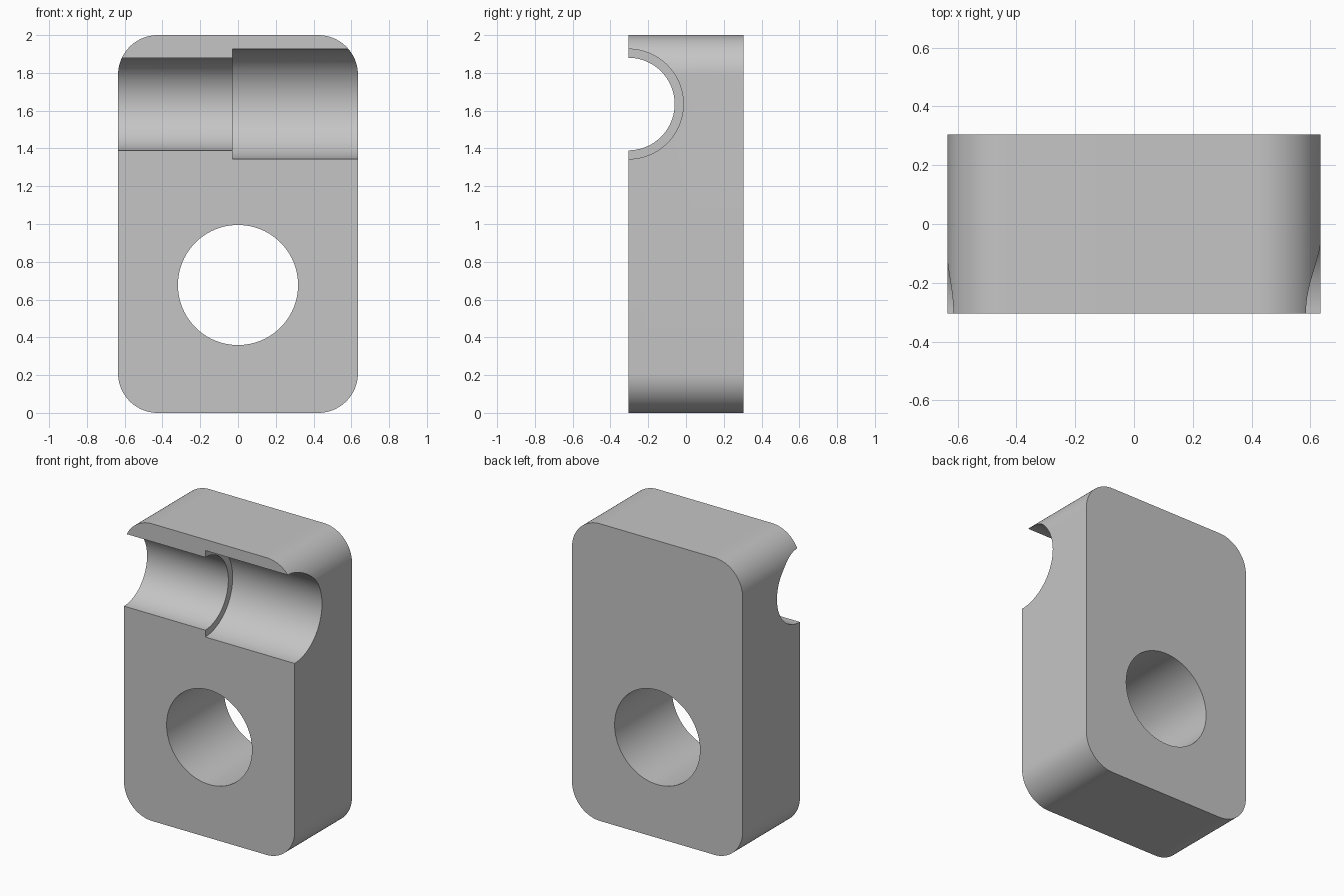
import bpy
import bmesh
import math
from mathutils import Matrix

WIDTH, DEPTH, HEIGHT = 1.27, 0.61, 2.0
CORNER = 0.21
FRONT = -DEPTH / 2
GROOVE_Z = 1.635
STEP_X = -0.03

cube = bpy.data.objects.get("Cube")
if cube:
    bpy.data.objects.remove(cube, do_unlink=True)

grey = bpy.data.materials.new("plain_grey")
grey.use_nodes = True
colour = (0.56, 0.56, 0.56, 1)
grey.diffuse_color = colour
grey.node_tree.nodes["Principled BSDF"].inputs["Base Color"].default_value = colour


def add_object(name, bm):
    mesh = bpy.data.meshes.new(name)
    bm.to_mesh(mesh)
    bm.free()
    mesh.materials.append(grey)
    obj = bpy.data.objects.new(name, mesh)
    bpy.context.collection.objects.link(obj)
    return obj


def make_cutter(name, radius, length, centre, axis):
    bm = bmesh.new()
    bmesh.ops.create_cone(bm, cap_ends=True, segments=96, radius1=radius,
                          radius2=radius, depth=length)
    turn = Matrix.Rotation(math.pi / 2, 4, "Y" if axis == "X" else "X")
    bm.transform(Matrix.Translation(centre) @ turn)
    obj = add_object(name, bm)
    obj.hide_render = True
    return obj


# Block with its four front-to-back edges rounded
bm = bmesh.new()
bmesh.ops.create_cube(bm, size=1)
bm.transform(Matrix.Translation((0, 0, HEIGHT / 2))
             @ Matrix.Diagonal((WIDTH, DEPTH, HEIGHT, 1)))
depth_edges = [e for e in bm.edges
               if abs(e.verts[0].co.y - e.verts[1].co.y) > DEPTH / 2]
bmesh.ops.bevel(bm, geom=depth_edges, offset=CORNER, segments=20,
                profile=0.5, affect="EDGES")
block = add_object("clamp_block", bm)

# Through hole, and a stepped half-round groove across the front
cutters = [
    make_cutter("hole_cutter", 0.318, 2, (0, 0, 0.677), "Y"),
    make_cutter("narrow_groove_cutter", 0.245, 3, (0, FRONT, GROOVE_Z), "X"),
    make_cutter("wide_groove_cutter", 0.291, 2, (STEP_X + 1, FRONT, GROOVE_Z), "X"),
]
bpy.ops.object.select_all(action="DESELECT")
bpy.context.view_layer.objects.active = block
block.select_set(True)
for cutter in cutters:
    cut = block.modifiers.new(cutter.name, "BOOLEAN")
    cut.operation = "DIFFERENCE"
    cut.solver = "EXACT"
    cut.object = cutter
    bpy.ops.object.modifier_apply(modifier=cut.name)
    bpy.data.objects.remove(cutter, do_unlink=True)

bpy.ops.object.shade_smooth_by_angle(angle=math.radians(30))
